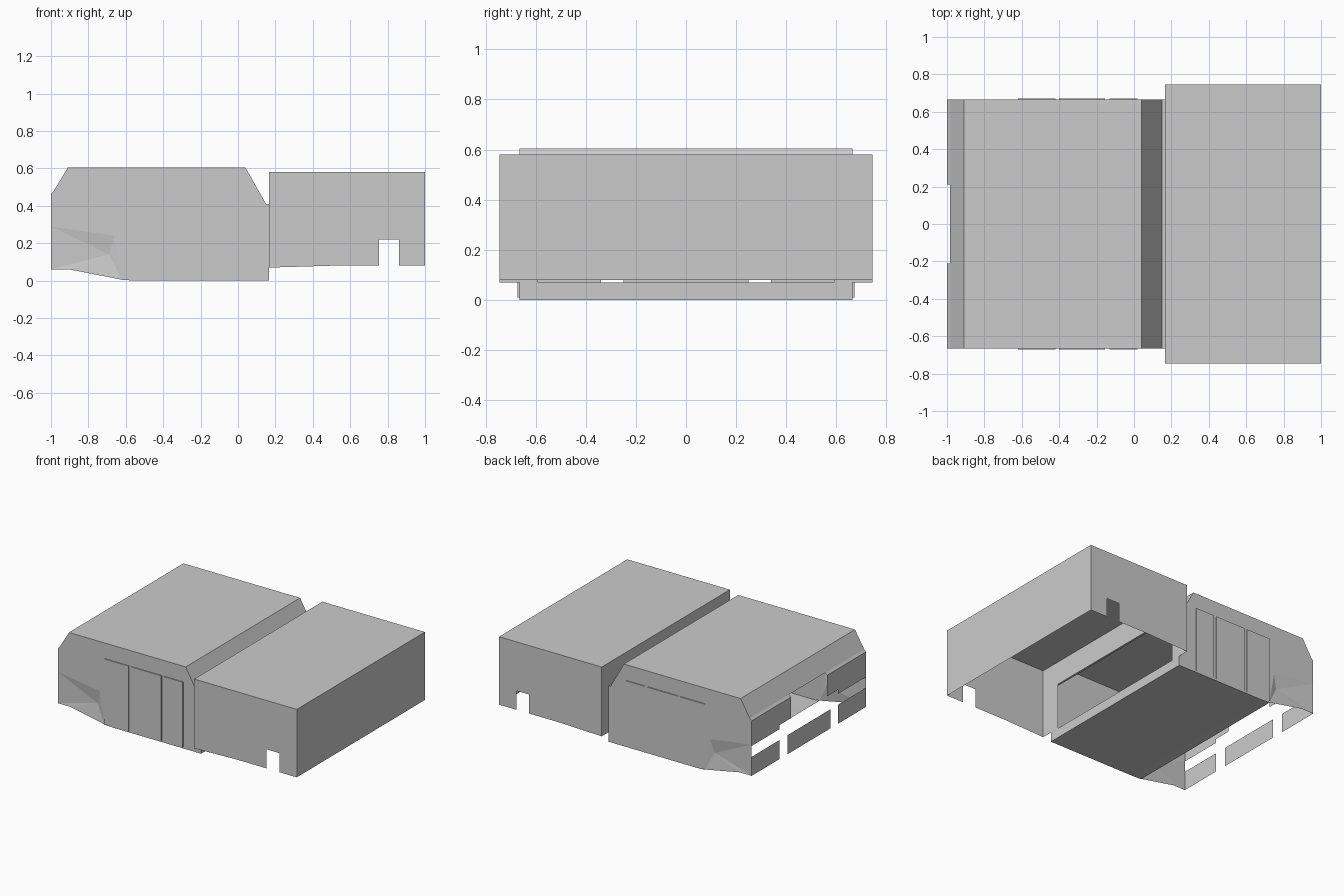
import bpy, bmesh

if "Cube" in bpy.data.objects:
    bpy.data.objects.remove(bpy.data.objects["Cube"])


def sheet(name, polys, mirror=False):
    """Flat faces from corner loops, optionally mirrored across y = 0."""
    bm = bmesh.new()
    for poly in polys:
        bm.faces.new([bm.verts.new(p) for p in poly])
        if mirror:
            bm.faces.new([bm.verts.new((x, -y, z)) for x, y, z in reversed(poly)])
    bmesh.ops.remove_doubles(bm, verts=bm.verts, dist=0.0005)
    bmesh.ops.recalc_face_normals(bm, faces=bm.faces)
    mesh = bpy.data.meshes.new(name)
    bm.to_mesh(mesh)
    bm.free()
    obj = bpy.data.objects.new(name, mesh)
    bpy.context.collection.objects.link(obj)
    return obj


def side(profile, y):
    return [(x, y, z) for x, z in profile]


def span(profile, w):
    """Quads across the width along an x-z path."""
    return [[(a[0], -w, a[1]), (b[0], -w, b[1]), (b[0], w, b[1]), (a[0], w, a[1])]
            for a, b in zip(profile, profile[1:])]


def across(x, y0, y1, z0, z1):
    return [(x, y0, z0), (x, y1, z0), (x, y1, z1), (x, y0, z1)]


CAB, BOX, JOIN = 0.665, 0.745, 0.165

# Cab roof: front slope, flat top, rear slope, small ledge
roof = [(-0.985, 0.48), (-0.91, 0.605), (0.04, 0.605), (0.15, 0.41), (JOIN, 0.41)]
sheet("cab_roof", span(roof, CAB))

# Cab side walls, with a shallow dent behind the lower front corner
wall = [(-1, 0.29), (-0.66, 0.24), (-0.62, 0.005), (-0.55, 0), (JOIN, 0)]
wall += roof[::-1] + [(-1, 0.465)]
rim = [(-1, 0.29), (-0.66, 0.24), (-0.62, 0.005), (-0.9, 0.06), (-1, 0.06)]
dent = (-0.69, CAB - 0.015, 0.14)
polys = [side(wall, CAB)]
for a, b in zip(rim, rim[1:] + rim[:1]):
    polys.append(side([a, b], CAB) + [dent])
sheet("cab_sides", polys, mirror=True)

# Cab floor and the low riser at its rear
sheet("cab_floor", span([(-0.62, 0.003), (-0.55, 0), (JOIN, 0), (JOIN, 0.07)], CAB))

# Upper front panels either side of the open centre
sheet("front_upper_panels", [
    across(-1, 0.34, CAB, 0.28, 0.465),
    across(-1, 0.21, 0.34, 0.31, 0.465),
    [(-1, 0.21, 0.465), (-1, CAB, 0.465), (-0.985, CAB, 0.48), (-0.985, 0.21, 0.48)],
], mirror=True)

# Lower front strip with two notches
sheet("front_lower_strip", [across(-1, 0.34, CAB, 0.06, 0.20)], mirror=True)
sheet("front_lower_centre", [across(-1, -0.25, 0.25, 0.06, 0.20)])

# Slightly raised door panels
doors = []
for x0, x1 in ((-0.62, -0.42), (-0.40, -0.155), (-0.13, 0.02)):
    y = CAB + 0.007
    doors.append(side([(x0, 0.01), (x1, 0.01), (x1, 0.49), (x0, 0.49)], y))
    edge = [(x0, 0.49), (x1, 0.49), (x1, 0.01)]
    for a, b in zip(edge, edge[1:]):
        doors.append(side([a, b], y) + side([b, a], CAB))
sheet("door_panels", doors, mirror=True)

# Rear box: open underneath, notched side walls
sheet("box_shell", span([(JOIN, 0.58), (1, 0.58), (1, 0.08)], BOX))
box_side = [(JOIN, 0.07), (0.5, 0.08), (0.755, 0.08), (0.755, 0.22), (0.86, 0.22),
            (0.86, 0.08), (1, 0.08), (1, 0.58), (JOIN, 0.58)]
sheet("box_sides", [side(box_side, BOX)], mirror=True)

# Box front wall: posts and header around the passage to the cab
sheet("box_front_posts", [across(JOIN, 0.59, BOX, 0.07, 0.58)], mirror=True)
sheet("box_front_header", [across(JOIN, -0.59, 0.59, 0.41, 0.58)])
